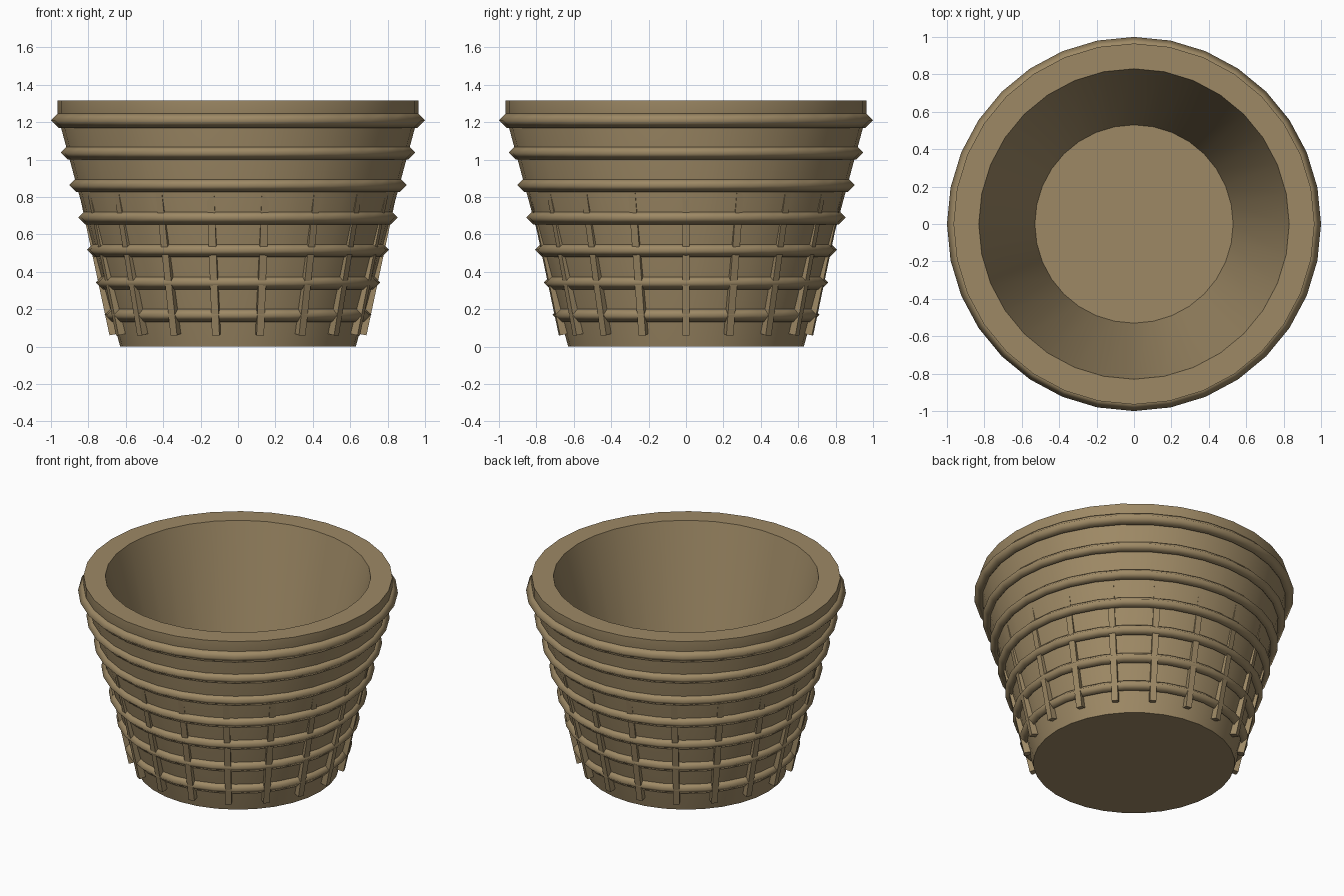
import bpy, bmesh, math
from mathutils import Matrix, Vector

cube = bpy.data.objects.get("Cube")
if cube:
    bpy.data.objects.remove(cube, do_unlink=True)

SIDES = 32
BASE_R, SLOPE = 0.63, 0.27

clay = bpy.data.materials.new("brown_clay")
clay.use_nodes = True
colour = (0.34, 0.25, 0.13, 1)
clay.diffuse_color = colour
clay.node_tree.nodes["Principled BSDF"].inputs["Base Color"].default_value = colour


def finish(name, bm, smooth_angle=None):
    """Turn a bmesh into a named, coloured object."""
    bmesh.ops.recalc_face_normals(bm, faces=bm.faces)
    mesh = bpy.data.meshes.new(name)
    bm.to_mesh(mesh)
    bm.free()
    mesh.materials.append(clay)
    obj = bpy.data.objects.new(name, mesh)
    bpy.context.collection.objects.link(obj)
    if smooth_angle:
        bpy.ops.object.select_all(action="DESELECT")
        obj.select_set(True)
        bpy.context.view_layer.objects.active = obj
        bpy.ops.object.shade_smooth_by_angle(angle=math.radians(smooth_angle))
    return obj


def lathe(name, profile, closed, smooth_angle):
    """Sweep an (r, z) profile round the z axis; open ends are capped."""
    bm = bmesh.new()
    rings = []
    for r, z in profile:
        angles = [math.tau * i / SIDES for i in range(SIDES)]
        rings.append([bm.verts.new((r * math.cos(a), r * math.sin(a), z)) for a in angles])
    pairs = list(zip(rings, rings[1:]))
    if closed:
        pairs.append((rings[-1], rings[0]))
    else:
        bm.faces.new(rings[0])
        bm.faces.new(rings[-1])
    for low, high in pairs:
        for i in range(SIDES):
            j = (i + 1) % SIDES
            bm.faces.new((low[i], low[j], high[j], high[i]))
    return finish(name, bm, smooth_angle)


# Hollow tapered pot with a straight rim and an inner floor
lathe("pot_body", [(BASE_R, 0), (0.965, 1.24), (0.965, 1.315),
                   (0.83, 1.315), (0.53, 0.15)], False, 30)

# Evenly spaced raised hoops with a diamond section
for k in range(7):
    z = 0.17 + k * 0.1735
    r = BASE_R + SLOPE * z
    t = 0.038 if k < 6 else 0.043
    lathe(f"hoop_{k + 1}", [(r + t, z), (r, z + t), (r - t, z), (r, z - t)], True, 100)

# Upright ribs, leaning outward less than the wall so they sink in at the top
bm = bmesh.new()
bottom, top = Vector((0.687, 0, 0.06)), Vector((0.849, 0, 0.82))
lean = math.atan2(top.x - bottom.x, top.z - bottom.z)
size = Matrix.Diagonal((0.05, 0.04, (top - bottom).length, 1))
for k in range(18):
    place = (Matrix.Rotation(math.radians(20 * k), 4, "Z")
             @ Matrix.Translation((bottom + top) / 2)
             @ Matrix.Rotation(lean, 4, "Y")
             @ Matrix.Translation((-0.025, 0, 0)) @ size)
    bmesh.ops.create_cube(bm, size=1, matrix=place)
finish("upright_ribs", bm)
